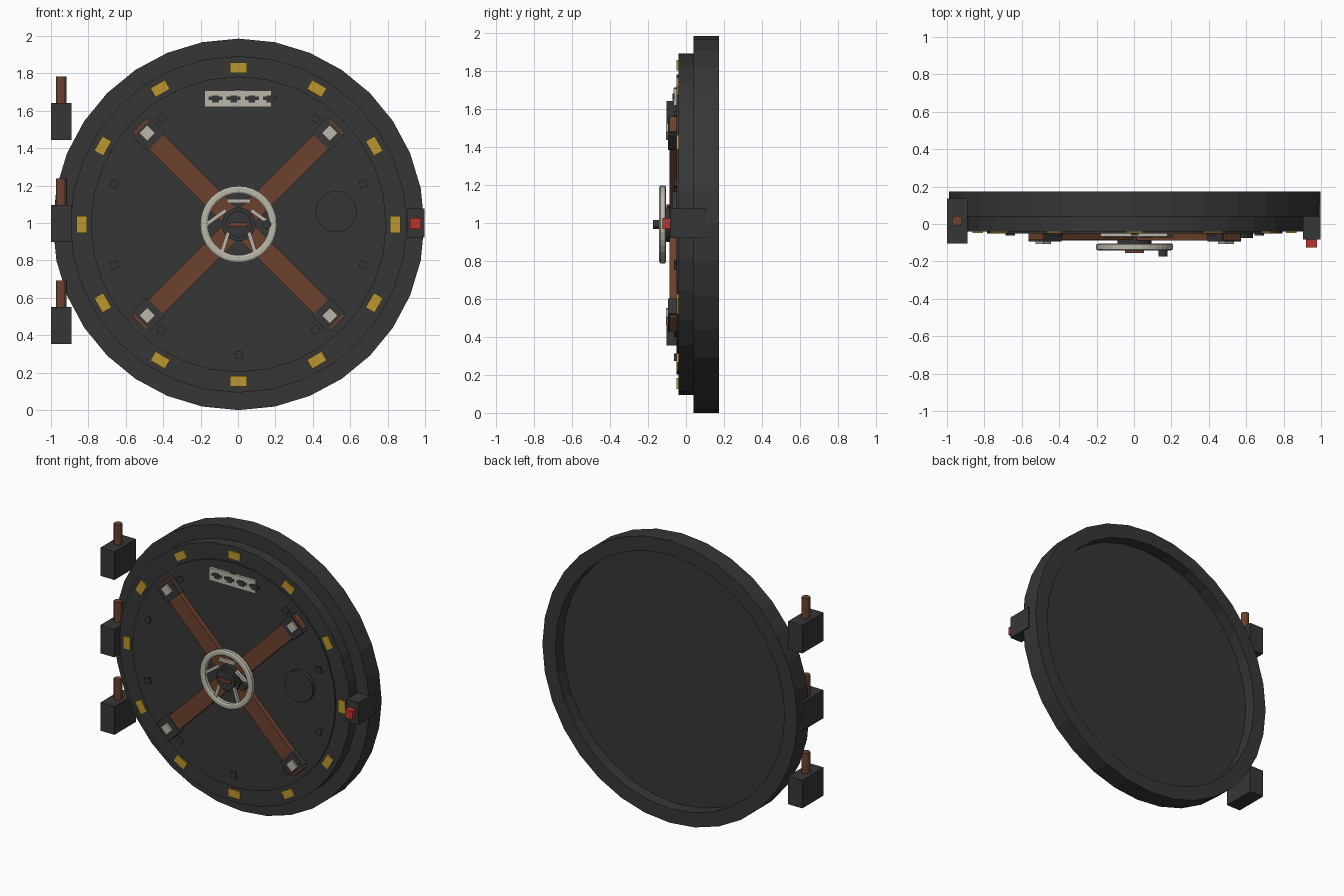
import bpy, bmesh, math
from mathutils import Matrix, Vector

if "Cube" in bpy.data.objects:
    bpy.data.objects.remove(bpy.data.objects["Cube"])

CX, CZ = 0.003, 0.993          # centre of the round door


def mat(name, r, g, b):
    m = bpy.data.materials.new(name)
    m.diffuse_color = (r, g, b, 1)
    m.use_nodes = True
    m.node_tree.nodes["Principled BSDF"].inputs["Base Color"].default_value = m.diffuse_color
    return m


DARK = mat("dark_steel", 0.037, 0.037, 0.037)
RUST = mat("rust_brown", 0.15, 0.054, 0.026)
PALE = mat("pale_metal", 0.50, 0.47, 0.40)
GOLD = mat("warning_yellow", 0.50, 0.31, 0.028)
RED = mat("red_light", 0.48, 0.033, 0.028)


def finish(name, bm, material):
    bmesh.ops.recalc_face_normals(bm, faces=bm.faces)
    me = bpy.data.meshes.new(name)
    bm.to_mesh(me)
    bm.free()
    me.materials.append(material)
    ob = bpy.data.objects.new(name, me)
    bpy.context.collection.objects.link(ob)
    return ob


def box(name, x, z, w, h, y0, y1, material, angle=0.0):
    """Box centred at (x, z), spanning y0..y1, turned by angle in the front plane."""
    bm = bmesh.new()
    bmesh.ops.create_cube(bm, size=1)
    m = (Matrix.Translation((x, (y0 + y1) / 2, z)) @ Matrix.Rotation(-angle, 4, 'Y')
         @ Matrix.Diagonal((w, y1 - y0, h, 1)))
    bmesh.ops.transform(bm, matrix=m, verts=bm.verts)
    return finish(name, bm, material)


def lathe(name, profile, material, x=CX, z=CZ, sides=32, closed=False):
    """Turn (radius, y) points around the door's y axis."""
    bm = bmesh.new()
    rings = []
    for r, y in profile:
        if r == 0:
            rings.append([bm.verts.new((x, y, z))] * sides)
        else:
            rings.append([bm.verts.new((x + r * math.cos(a), y, z + r * math.sin(a)))
                          for a in (2 * math.pi * i / sides for i in range(sides))])
    pairs = list(zip(rings, rings[1:]))
    if closed:
        pairs.append((rings[-1], rings[0]))
    for a, b in pairs:
        for i in range(sides):
            j = (i + 1) % sides
            loop = list(dict.fromkeys((a[i], a[j], b[j], b[i])))
            bm.faces.new(loop)
    return finish(name, bm, material)


def disc(name, r, y0, y1, material, **kw):
    return lathe(name, [(0, y0), (r, y0), (r, y1), (0, y1)], material, **kw)


def polar(r, deg):
    a = math.radians(deg)
    return CX + r * math.cos(a), CZ + r * math.sin(a)


# Door body: heavy rim, stepped plate and raised face
lathe("outer_rim", [(0.993, 0.04), (0.993, 0.175), (0.893, 0.175), (0.893, 0.04)],
      DARK, closed=True)
disc("door_plate", 0.90, -0.04, 0.09, DARK)
disc("raised_face", 0.79, -0.05, 0.0, DARK)

# Yellow markers around the edge
for k in range(12):
    x, z = polar(0.838, 30 * k)
    box("edge_marker", x, z, 0.056, 0.09, -0.049, -0.035, GOLD, math.radians(30 * k))

# Small studs on the face
for k in range(10):
    x, z = polar(0.70, 18 + 36 * k)
    box("face_stud", x, z, 0.04, 0.04, -0.062, -0.04, DARK, math.radians(18 + 36 * k))

# Crossed beams with end clamps and bolts
for k, deg in enumerate((45, 135)):
    box("cross_beam", CX, CZ, 1.495, 0.11, -0.087 + 0.001 * k, -0.045, RUST, math.radians(deg))
for deg in (45, 135, 225, 315):
    x, z = polar(0.678, deg)
    box("beam_clamp", x, z, 0.11, 0.14, -0.094, -0.045, DARK, math.radians(deg))
    x, z = polar(0.69, deg)
    box("clamp_bolt", x, z, 0.06, 0.06, -0.106, -0.08, PALE, math.radians(deg))

# Hand wheel with hub, spokes and turning knob
lathe("wheel_ring", [(0.205, -0.135), (0.205, -0.11), (0.195, -0.105), (0.175, -0.105),
                     (0.165, -0.11), (0.165, -0.135), (0.175, -0.141), (0.195, -0.141)],
      PALE, closed=True)
disc("hub_base", 0.09, -0.12, -0.045, DARK, sides=24)
disc("hub_cap", 0.07, -0.143, -0.11, DARK, sides=24)
box("hub_bar", CX, CZ, 0.10, 0.022, -0.154, -0.13, RUST)
for k in range(5):
    x, z = polar(0.125, 90 + 72 * k)
    box("wheel_spoke", x, z, 0.125, 0.02, -0.133, -0.113, PALE, math.radians(36 * k))
disc("wheel_knob", 0.024, -0.175, -0.12, DARK, x=CX + 0.152, sides=12)

# Sign plate with dark marks
box("sign_plate", 0.0, 1.665, 0.36, 0.09, -0.067, -0.045, PALE)
for k in range(4):
    x = -0.12 + 0.097 * k
    box("sign_mark_bar", x, 1.667, 0.075, 0.018, -0.071, -0.06, DARK)
    box("sign_mark_block", x, 1.664, 0.036, 0.038, -0.072, -0.06, DARK)

# Round dial cover
disc("dial_cover", 0.11, -0.075, -0.04, DARK, x=0.525, z=1.062, sides=24)

# Latch block with red light
box("latch_block", 0.951, 1.0, 0.094, 0.155, -0.083, 0.105, DARK)
box("latch_light", 0.949, 0.998, 0.058, 0.058, -0.125, -0.07, RED)

# Hinges with upright pins
for z in (0.453, 0.998, 1.543):
    box("hinge_block", -0.945, z, 0.11, 0.198, -0.103, 0.135, DARK)
    bm = bmesh.new()
    bmesh.ops.create_cone(bm, cap_ends=True, segments=12, radius1=0.028, radius2=0.028,
                          depth=0.28, matrix=Matrix.Translation(Vector((-0.945, 0.016, z + 0.1))))
    finish("hinge_pin", bm, RUST)
